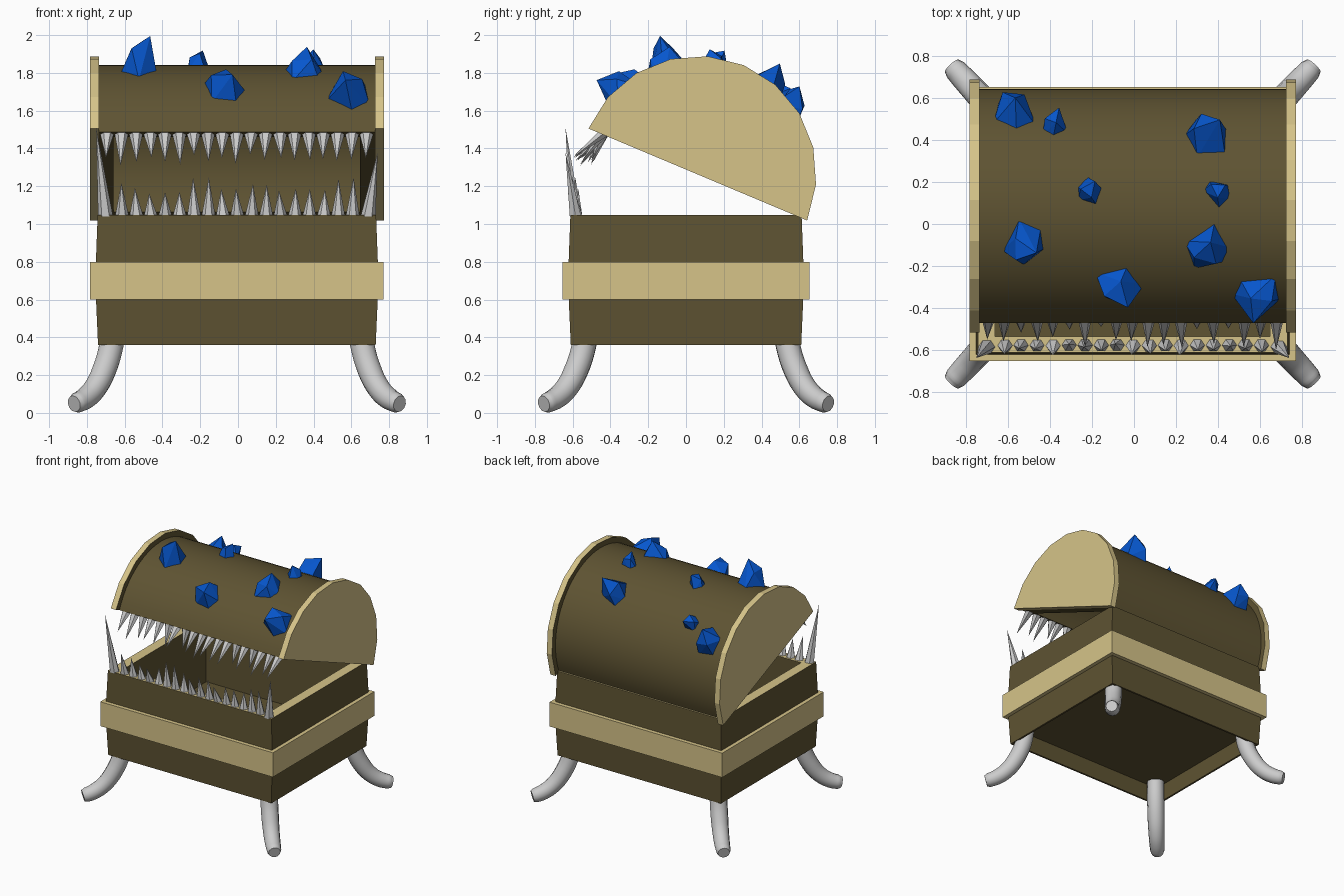
import bpy, bmesh, math, random
from mathutils import Vector

if "Cube" in bpy.data.objects:
    bpy.data.objects.remove(bpy.data.objects["Cube"])

random.seed(7)
CX = -0.006
TILT = math.radians(-22.8)
HINGE = Vector((CX, 0.0625, 1.262))   # middle of the lid's flat base


def material(name, rgb):
    m = bpy.data.materials.new(name)
    m.diffuse_color = (*rgb, 1)
    m.use_nodes = True
    m.node_tree.nodes["Principled BSDF"].inputs["Base Color"].default_value = m.diffuse_color
    return m


BROWN = material("dark_wood", (0.113, 0.087, 0.032))
TAN = material("pale_wood", (0.67, 0.55, 0.25))
BLUE = material("blue_crystal", (0.002, 0.095, 0.62))


def finish(name, bm, mats=(), loc=(CX, 0, 0), tilt=0.0, smooth=False):
    bmesh.ops.recalc_face_normals(bm, faces=bm.faces)
    me = bpy.data.meshes.new(name)
    bm.to_mesh(me)
    bm.free()
    for m in mats:
        me.materials.append(m)
    ob = bpy.data.objects.new(name, me)
    bpy.context.collection.objects.link(ob)
    ob.location = loc
    ob.rotation_euler.x = tilt
    if smooth:
        bpy.ops.object.select_all(action='DESELECT')
        ob.select_set(True)
        bpy.context.view_layer.objects.active = ob
        bpy.ops.object.shade_smooth_by_angle(angle=math.radians(35))
    return ob


def frame(name, profile, mats, tan_band=None):
    """Closed rectangular frame swept from (half x, half y, z) corners."""
    bm = bmesh.new()
    rings = [[bm.verts.new((sx * hx, sy * hy, z)) for sx, sy in ((-1, -1), (1, -1), (1, 1), (-1, 1))]
             for hx, hy, z in profile]
    for i, a in enumerate(rings):
        b = rings[(i + 1) % len(rings)]
        for k in range(4):
            f = bm.faces.new((a[k], a[(k + 1) % 4], b[(k + 1) % 4], b[k]))
            f.material_index = int(i == tan_band)
    return finish(name, bm, mats)


# Chest body with slight bulge, tan rim and recessed underside
frame("chest_body", [(0.735, 0.61, 0.36), (0.75, 0.625, 0.7), (0.737, 0.612, 1.048), (0.655, 0.535, 1.048),
                     (0.655, 0.535, 0.52), (0.72, 0.595, 0.52), (0.72, 0.595, 0.36)],
      (BROWN, TAN), tan_band=2)

# Floor
bm = bmesh.new()
bmesh.ops.create_cube(bm, size=1)
for v in bm.verts:
    v.co = Vector((v.co.x * 1.44, v.co.y * 1.19, 0.52 + v.co.z * 0.04))
finish("chest_floor", bm, (BROWN,))

# Band around the body
frame("chest_band", [(0.777, 0.653, 0.6), (0.777, 0.653, 0.798),
                     (0.735, 0.61, 0.798), (0.735, 0.61, 0.6)], (TAN,))


def arc(r, n):
    return [(r * math.cos(math.pi * i / n), r * math.sin(math.pi * i / n)) for i in range(n + 1)]


# Hollow rounded lid
bm = bmesh.new()
N = 32


def arc_verts(x, r):
    return [bm.verts.new((x, y, z)) for y, z in arc(r, N)]


ol, orr = arc_verts(-0.733, 0.58), arc_verts(0.733, 0.58)
il, ir = arc_verts(-0.653, 0.51), arc_verts(0.653, 0.51)
for a, b in ((ol, orr), (il, ir)):
    for i in range(N):
        bm.faces.new((a[i], a[i + 1], b[i + 1], b[i]))
for loop in (ol, orr, il, ir):
    bm.faces.new(loop)
for a, b, c, d in ((ol[0], orr[0], ir[0], il[0]), (ol[-1], orr[-1], ir[-1], il[-1]),
                   (ol[0], ol[-1], il[-1], il[0]), (orr[0], orr[-1], ir[-1], ir[0])):
    bm.faces.new((a, b, c, d))
finish("lid", bm, (BROWN,), HINGE, TILT, smooth=True)

# Flat-sided lid end panels, dark on the inner face
for side, s in (("left", -1), ("right", 1)):
    bm = bmesh.new()
    inner = [bm.verts.new((s * 0.731, y, z)) for y, z in arc(0.628, 10)]
    outer = [bm.verts.new((s * 0.778, y, z)) for y, z in arc(0.628, 10)]
    bm.faces.new(inner).material_index = 1
    bm.faces.new(outer)
    for i in range(11):
        j = (i + 1) % 11
        bm.faces.new((inner[i], inner[j], outer[j], outer[i]))
    finish(side + "_lid_panel", bm, (TAN, BROWN), HINGE, TILT)


def tooth(bm, base, tip, rx, ry, sides=6):
    ring = [bm.verts.new((base[0] + rx * math.cos(math.tau * i / sides),
                          base[1] + ry * math.sin(math.tau * i / sides), base[2])) for i in range(sides)]
    top = bm.verts.new(tip)
    bm.faces.new(ring)
    for i in range(sides):
        bm.faces.new((ring[i], ring[(i + 1) % sides], top))


# Lower teeth and two corner fangs
bm = bmesh.new()
for i in range(17):
    x = -0.608 + i * 0.0763
    tooth(bm, (x, -0.577, 1.04),
          (x + random.uniform(-.01, .01), -0.59 + random.uniform(-.04, .03), 1.19 + random.uniform(-.03, .06)),
          0.037, 0.033)
for s, h in ((-1, 1.51), (1, 1.38)):
    tooth(bm, (s * 0.695, -0.585, 1.04), (s * 0.745, -0.638, h), 0.04, 0.035)
finish("lower_teeth", bm)

# Upper teeth, hung from the lid's front edge
bm = bmesh.new()
for i in range(19):
    x = -0.687 + i * 0.0763
    tooth(bm, (x, -0.545, 0.005),
          (x + random.uniform(-.008, .008), -0.565 + random.uniform(-.08, .03), -0.17 + random.uniform(-.03, .03)),
          0.037, 0.032)
finish("upper_teeth", bm, (), HINGE, TILT)

# Curved legs, splayed to the corners: (outward offset, height, radius)
PATH = [(-0.012, 0.5, 0.064), (0.004, 0.36, 0.066), (0.045, 0.22, 0.065),
        (0.095, 0.125, 0.061), (0.145, 0.075, 0.058), (0.185, 0.054, 0.054), (0.202, 0.048, 0.044)]
for fy, sy in (("front", -1), ("back", 1)):
    for fx, sx in (("left", -1), ("right", 1)):
        cu = bpy.data.curves.new(f"{fy}_{fx}_leg", 'CURVE')
        cu.dimensions = '3D'
        cu.bevel_depth = 1.0
        cu.bevel_resolution = 4
        cu.resolution_u = 4
        cu.use_fill_caps = True
        sp = cu.splines.new('BEZIER')
        sp.bezier_points.add(len(PATH) - 1)
        for p, (d, z, r) in zip(sp.bezier_points, PATH):
            p.co = (sx * (0.66 + d), sy * (0.535 + d * 1.08), z)
            p.radius = r
            p.handle_left_type = p.handle_right_type = 'AUTO'
        ob = bpy.data.objects.new(cu.name, cu)
        ob.location.x = CX
        bpy.context.collection.objects.link(ob)
        bpy.ops.object.select_all(action='DESELECT')
        ob.select_set(True)
        bpy.context.view_layer.objects.active = ob
        bpy.ops.object.convert(target='MESH')
        bpy.ops.object.shade_smooth_by_angle(angle=math.radians(50))

# Crystals growing out of the lid: x, y, radius, height
CRYSTALS = [(-0.57, 0.53, 0.115, 0.13), (-0.38, 0.47, 0.075, 0.09), (0.35, 0.42, 0.125, 0.15),
            (-0.21, 0.16, 0.075, 0.09), (0.40, 0.15, 0.075, 0.085), (-0.52, -0.09, 0.11, 0.18),
            (0.35, -0.11, 0.12, 0.11), (-0.07, -0.29, 0.12, 0.12), (0.59, -0.33, 0.12, 0.15)]
for k, (x, y, r, h) in enumerate(CRYSTALS):
    dy = y - HINGE.y
    n = Vector((0, dy, math.sqrt(0.58 ** 2 - dy ** 2))).normalized()
    base = Vector((x, HINGE.y, HINGE.z)) + n * 0.58
    u, w = Vector((1, 0, 0)), n.cross(Vector((1, 0, 0)))

    def spot(angle, radius, height):
        return base + (u * math.cos(angle) + w * math.sin(angle)) * radius + n * height

    bm = bmesh.new()
    turn = random.uniform(0, 6)
    for i in range(5):
        bm.verts.new(spot(turn + math.tau * i / 5 + random.uniform(-.3, .3), r * random.uniform(0.85, 1.1), -0.03))
    # one tall tip and two lower shoulders; the tallest crystal leans right
    tip = 0.0 if k == 5 else random.uniform(0, 6)
    bm.verts.new(spot(tip, r * 0.5, h))
    bm.verts.new(spot(tip + 2.3, r * 0.6, h * 0.55))
    bm.verts.new(spot(tip + 4.0, r * 0.6, h * 0.7))
    bmesh.ops.convex_hull(bm, input=bm.verts)
    bmesh.ops.delete(bm, geom=[v for v in bm.verts if not v.link_faces], context='VERTS')
    finish(f"crystal_{k + 1}", bm, (BLUE,), (0, 0, 0))
